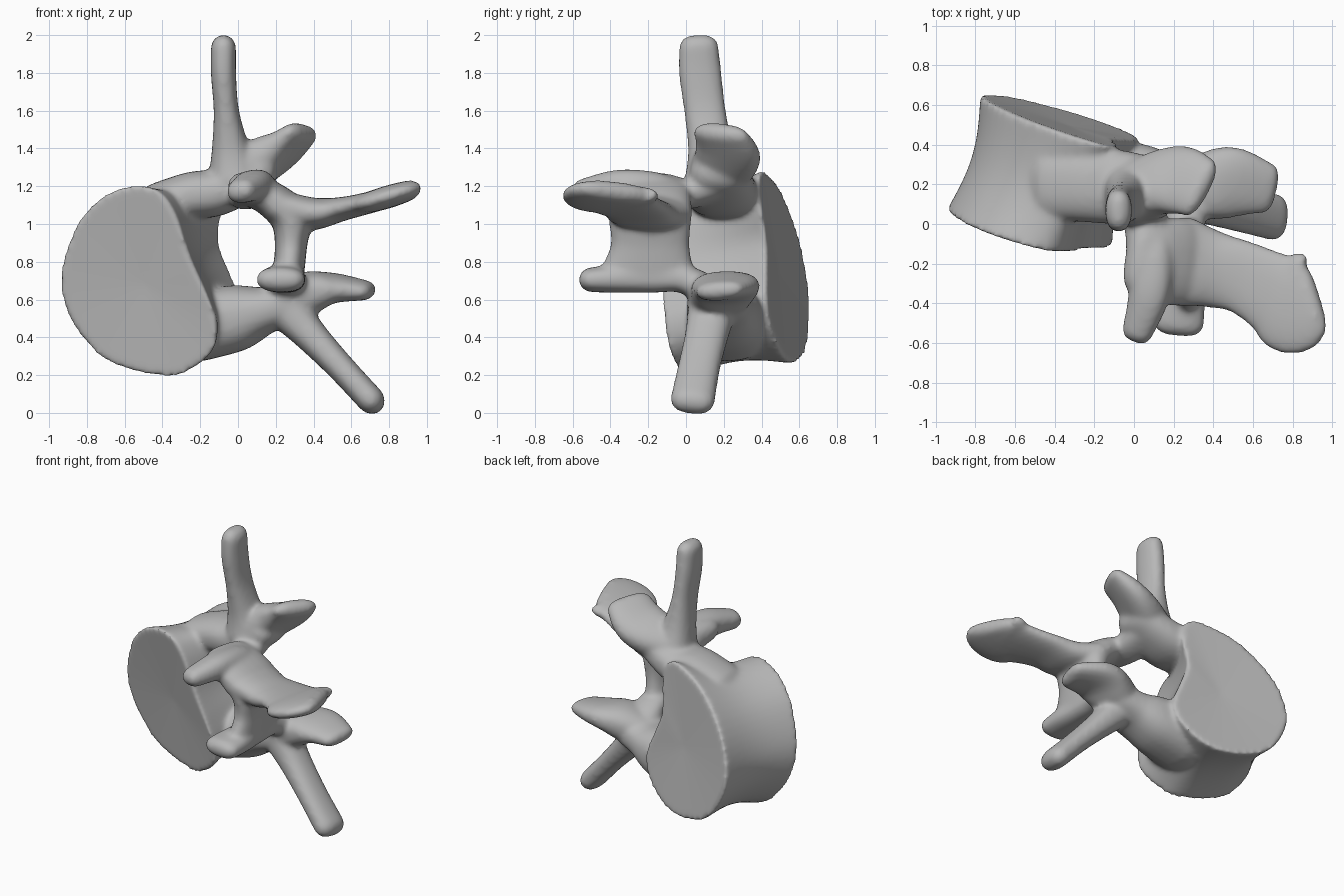
import bpy, bmesh, math
from mathutils import Vector

cube = bpy.data.objects.get("Cube")
if cube:
    bpy.data.objects.remove(cube)

bone = bpy.data.materials.new("bone grey")
bone.use_nodes = True
GREY = (0.48, 0.48, 0.48, 1)
bone.diffuse_color = GREY
bone.node_tree.nodes["Principled BSDF"].inputs["Base Color"].default_value = GREY


def spline(pts, steps, closed=False):
    """Catmull-Rom resampling of vectors of any size."""
    pts = [Vector(p) for p in pts]
    n = len(pts)
    out = []
    for i in range(n if closed else n - 1):
        ids = [(i + k) % n if closed else min(max(i + k, 0), n - 1) for k in (-1, 0, 1, 2)]
        a, b, c, d = (pts[k] for k in ids)
        for s in range(steps):
            t = s / steps
            out.append(b + (c - a) * t / 2 + (2 * a - 5 * b + 4 * c - d) * t * t / 2
                       + (3 * b - a - 3 * c + d) * t ** 3 / 2)
    return out if closed else out + [pts[-1]]


def loft(name, rings, end_a, end_b):
    """Closed skin over rings of points, with a fan at each end."""
    bm = bmesh.new()
    rows = [[bm.verts.new(p) for p in r] for r in rings]
    n = len(rows[0])
    for r, s in zip(rows, rows[1:]):
        for i in range(n):
            bm.faces.new((r[i], r[(i + 1) % n], s[(i + 1) % n], s[i]))
    for row, tip in ((rows[0], end_a), (rows[-1], end_b)):
        v = bm.verts.new(tip)
        for i in range(n):
            bm.faces.new((row[i], row[(i + 1) % n], v))
    bmesh.ops.recalc_face_normals(bm, faces=bm.faces)
    me = bpy.data.meshes.new(name)
    bm.to_mesh(me)
    bm.free()
    ob = bpy.data.objects.new(name, me)
    bpy.context.collection.objects.link(ob)
    me.materials.append(bone)
    return ob


def limb(name, wide, stations, steps=5):
    """Flattened round-ended limb: stations are x, y, z, half thickness, half width."""
    wide = Vector(wide)
    centres = spline([s[:3] for s in stations], steps)
    sizes = spline([s[3:] for s in stations], steps)
    last = len(centres) - 1
    frames = []
    for i, (p, (thick, width)) in enumerate(zip(centres, sizes)):
        t = (centres[min(i + 1, last)] - centres[max(i - 1, 0)]).normalized()
        u = (wide - t * wide.dot(t)).normalized()
        frames.append((p, t, u, t.cross(u), thick, width))

    def ring(frame, shift, scale):
        p, t, u, v, thick, width = frame
        out = []
        for k in range(24):
            a = math.tau * k / 24
            ca, sa = math.cos(a), math.sin(a)
            out.append(p + t * shift * thick
                       + u * width * (0.3 + 0.7 * scale) * math.copysign(abs(ca) ** 0.85, ca)
                       + v * thick * scale * math.copysign(abs(sa) ** 0.85, sa))
        return out

    caps = [(math.sin(a), math.cos(a)) for a in (0.4, 0.8, 1.2)]
    rings = [ring(frames[0], -s, c) for s, c in reversed(caps)]
    rings += [ring(f, 0, 1) for f in frames]
    rings += [ring(frames[-1], s, c) for s, c in caps]
    a, b = frames[0], frames[-1]
    return loft(name, rings, a[0] - a[1] * a[4], b[0] + b[1] * b[4])


# Vertebral body: front and back endplate outlines (x, z), waisted between
front = [(-.4, .19), (-.7, .275), (-.885, .48), (-.945, .68), (-.91, .88), (-.81, 1.07), (-.64, 1.19),
         (-.45, 1.19), (-.34, 1.07), (-.25, .82), (-.16, .62), (-.11, .47), (-.13, .33), (-.24, .23)]
back = [(-.32, .26), (-.55, .31), (-.7, .45), (-.775, .65), (-.735, .87), (-.6, 1.08), (-.4, 1.23),
        (-.15, 1.28), (-.08, 1.1), (-.1, .92), (-.04, .75), (.02, .6), (0, .45), (-.14, .31)]


def plate(outline, y0, sx, sz):
    return [Vector((x, y0 + sx * x + sz * (z - 0.65), z))
            for x, z in spline(outline, 4, True)]


ring_a = plate(front, -0.172, -0.26, -0.15)
ring_b = plate(back, 0.43, -0.29, -0.12)
mid_a = sum(ring_a, Vector()) / len(ring_a)
mid_b = sum(ring_b, Vector()) / len(ring_b)
rings = []
for k in range(13):
    t = k / 12
    mid = mid_a.lerp(mid_b, t)
    waist = 1 - 0.1 * math.sin(math.pi * t)
    rings.append([mid + (a.lerp(b, t) - mid) * waist for a, b in zip(ring_a, ring_b)])
dish = Vector((0, 0.02, 0))
parts = [loft("vertebral_body", rings, mid_a + dish, mid_b - dish)]

Y = (0, 1, 0)
# Pedicles from the body to the arch
parts.append(limb("upper_pedicle", Y, [(-.42, .2, 1.11, .11, .18), (-.25, .2, 1.15, .125, .19),
                                       (-.12, .19, 1.165, .125, .19), (0, .18, 1.21, .115, .18),
                                       (.1, .18, 1.27, .11, .16)]))
parts.append(limb("lower_pedicle", Y, [(-.22, .22, .45, .18, .22), (0, .21, .505, .175, .2),
                                       (.15, .18, .545, .125, .18), (.28, .17, .58, .11, .16)]))
# Transverse processes
parts.append(limb("upper_transverse_process", Y, [(-.02, .15, 1.25, .14, .16), (-.04, .13, 1.4, .1, .12),
                                                  (-.062, .1, 1.6, .067, .11), (-.077, .075, 1.8, .067, .113),
                                                  (-.077, .068, 1.935, .067, .105)]))
parts.append(limb("lower_transverse_process", Y, [(.25, .14, .56, .12, .13), (.38, .11, .415, .09, .115),
                                                  (.54, .07, .245, .075, .112), (.705, .035, .067, .073, .118)]))
# Superior articular processes
parts.append(limb("upper_superior_articular_process", (0, 1, -.45),
                  [(0, .16, 1.27, .13, .15), (.13, .21, 1.335, .11, .17),
                   (.23, .22, 1.395, .085, .18), (.325, .185, 1.475, .058, .16)]))
parts.append(limb("lower_superior_articular_process", (0, 1, .1),
                  [(.22, .15, .57, .12, .14), (.37, .19, .635, .115, .17),
                   (.5, .21, .66, .08, .18), (.67, .18, .648, .052, .13)]))
# Lamina curving round the canal
parts.append(limb("lamina", Y, [(.04, -.17, 1.19, .085, .2), (.16, -.19, 1.14, .095, .22),
                                (.275, -.19, 1.035, .105, .22), (.28, -.19, .88, .085, .21),
                                (.265, -.2, .73, .085, .26)]))
# Inferior articular processes with their bridges back to the pedicles
parts.append(limb("upper_inferior_articular_process", (1, 0, .2),
                  [(.04, .16, 1.22, .1, .12), (.06, 0, 1.155, .075, .11), (.08, -.18, 1.185, .09, .12),
                   (.075, -.36, 1.2, .085, .105), (.02, -.535, 1.175, .065, .08)]))
parts.append(limb("lower_inferior_articular_process", (1, 0, 0),
                  [(.26, .17, .6, .1, .14), (.26, 0, .705, .075, .1), (.26, -.18, .715, .08, .09),
                   (.24, -.36, .71, .075, .12), (.225, -.5, .705, .066, .13)]))
# Spinous process, a blade flaring at its tip
parts.append(limb("spinous_process", (-.12, 1, -.06),
                  [(.24, -.19, 1.075, .095, .23), (.4, -.23, 1.055, .085, .195), (.55, -.27, 1.08, .063, .185),
                   (.7, -.345, 1.115, .057, .21), (.8, -.4, 1.145, .06, .26), (.885, -.38, 1.17, .055, .21)]))

# Fuse the parts into one continuous bone
bpy.ops.object.select_all(action='DESELECT')
for ob in parts:
    ob.select_set(True)
bpy.context.view_layer.objects.active = parts[0]
bpy.ops.object.join()
vertebra = bpy.context.object
vertebra.name = "vertebra"
fuse = vertebra.modifiers.new("fuse", 'REMESH')
fuse.mode = 'VOXEL'
fuse.voxel_size = 0.015
soften = vertebra.modifiers.new("soften", 'SMOOTH')
soften.factor = 0.5
soften.iterations = 12
for name in ("fuse", "soften"):
    bpy.ops.object.modifier_apply(modifier=name)
bpy.ops.object.shade_smooth_by_angle(angle=math.radians(50))
